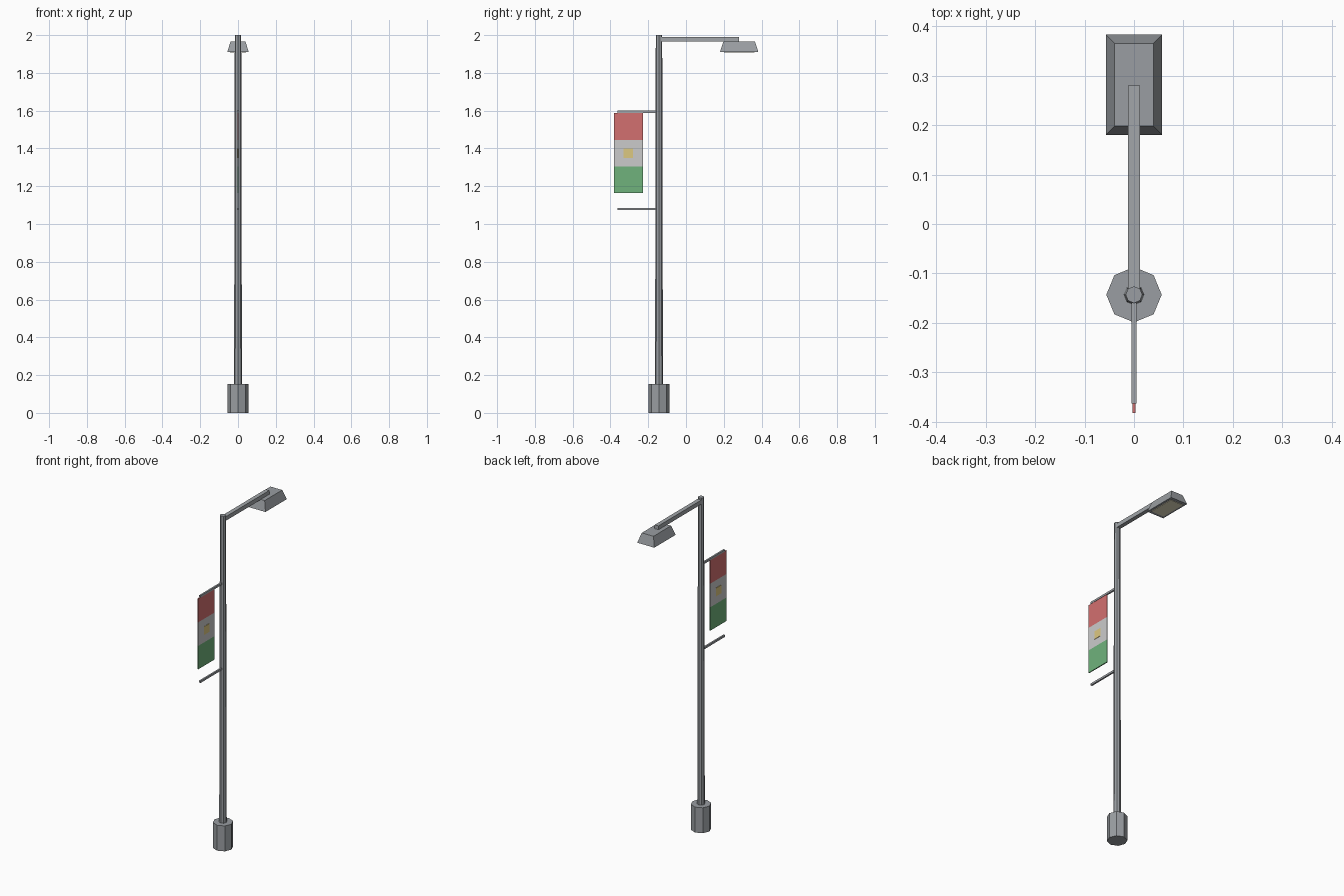
import bpy, bmesh

if "Cube" in bpy.data.objects:
    bpy.data.objects.remove(bpy.data.objects["Cube"])

POLE_Y = -0.143


def material(name, rgb):
    m = bpy.data.materials.new(name)
    m.diffuse_color = (*rgb, 1)
    m.use_nodes = True
    m.node_tree.nodes["Principled BSDF"].inputs["Base Color"].default_value = m.diffuse_color
    return m


def finish(name, bm, mat=None):
    bmesh.ops.recalc_face_normals(bm, faces=bm.faces)
    me = bpy.data.meshes.new(name)
    bm.to_mesh(me)
    bm.free()
    ob = bpy.data.objects.new(name, me)
    bpy.context.collection.objects.link(ob)
    if mat:
        me.materials.append(mat)
    return ob


def box(name, x, y, z, mat=None, inset=0.0):
    """Box from (min, max) ranges; inset narrows the top on all sides."""
    bm = bmesh.new()
    bmesh.ops.create_cube(bm, size=1)
    for v in bm.verts:
        top = v.co.z > 0
        for i, r in enumerate((x, y, z)):
            s = 1 if v.co[i] > 0 else -1
            val = r[1] if s > 0 else r[0]
            v.co[i] = val - (s * inset if top and i < 2 else 0)
    return finish(name, bm, mat)


def octagon(name, r1, r2, z0, z1, mat=None):
    bm = bmesh.new()
    bmesh.ops.create_cone(bm, cap_ends=True, segments=8,
                          radius1=r1, radius2=r2, depth=z1 - z0)
    bmesh.ops.translate(bm, verts=bm.verts, vec=(0, POLE_Y, (z0 + z1) / 2))
    return finish(name, bm, mat)


steel = material("steel", (0.32, 0.34, 0.36))
light_steel = material("light_steel", (0.36, 0.38, 0.40))
red = material("red", (0.65, 0.16, 0.16))
white = material("white", (0.78, 0.77, 0.76))
green = material("green", (0.16, 0.45, 0.20))
gold = material("gold", (0.72, 0.58, 0.22))
glass = material("lens", (0.80, 0.74, 0.55))

# Base and tapered pole
octagon("base", 0.056, 0.056, 0, 0.153, steel)
octagon("pole", 0.021, 0.017, 0.15, 2.0, steel)

# Lamp arm, housing and lens
box("lamp_arm", (-0.0125, 0.0125), (POLE_Y, 0.28), (1.965, 1.99), light_steel)
box("lamp_housing", (-0.057, 0.057), (0.18, 0.383), (1.91, 1.967), steel, inset=0.018)
box("lamp_lens", (-0.043, 0.043), (0.2, 0.363), (1.907, 1.915), glass)

# Banner brackets
for name, z in (("upper_bracket", 1.594), ("lower_bracket", 1.08)):
    box(name, (-0.005, 0.005), (-0.363, POLE_Y), (z - 0.006, z + 0.006), light_steel)

# Striped banner with a square on both faces
levels = (1.163, 1.304, 1.446, 1.588)
for i, (name, mat) in enumerate((("lower", green), ("middle", white), ("upper", red))):
    box("banner_" + name, (-0.003, 0.003), (-0.382, -0.227), (levels[i], levels[i + 1]), mat)
box("banner_square", (-0.005, 0.005), (-0.33, -0.28), (1.35, 1.40), gold)
